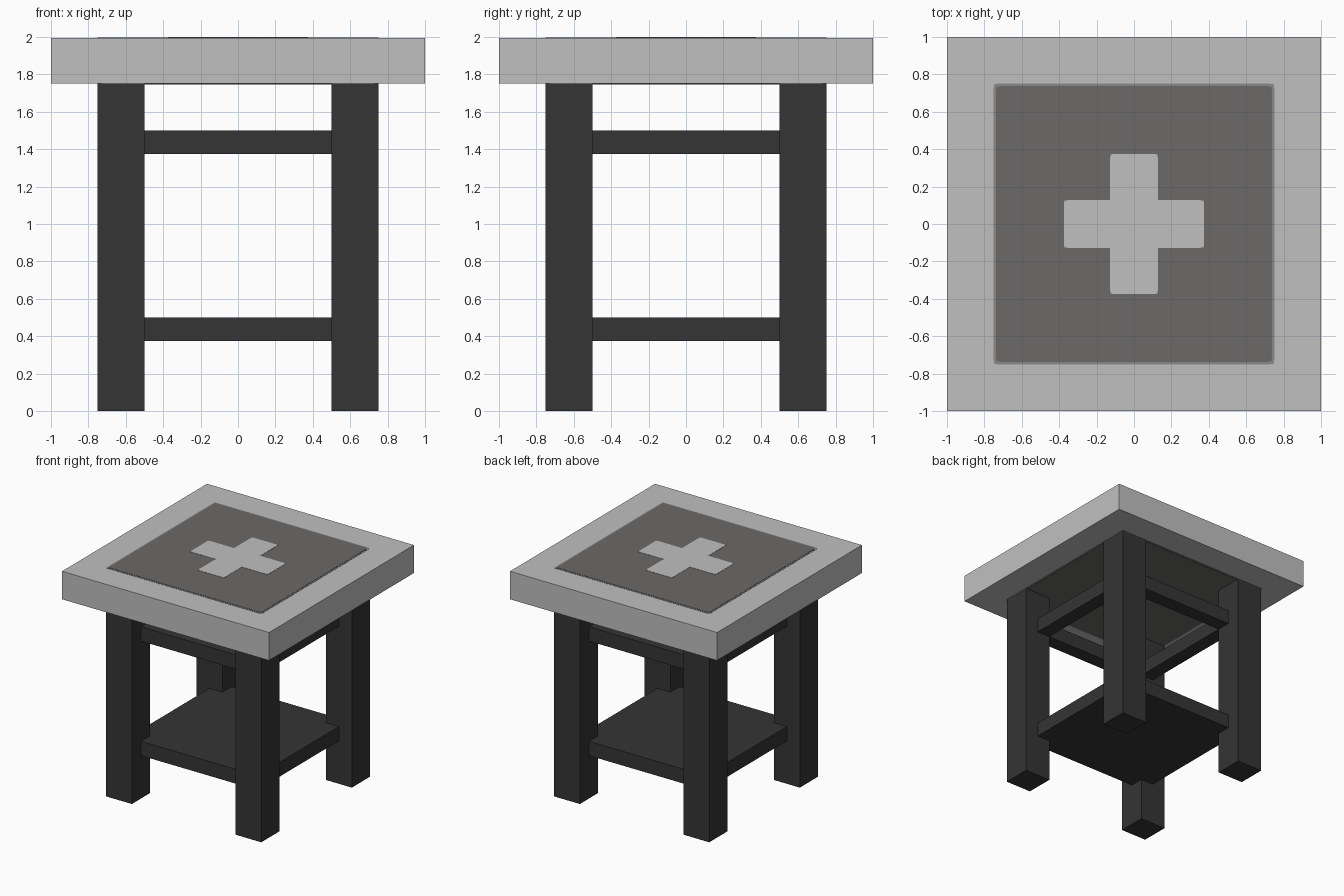
import bpy, bmesh
from mathutils import Vector

if "Cube" in bpy.data.objects:
    bpy.data.objects.remove(bpy.data.objects["Cube"])


def material(name, r, g, b):
    m = bpy.data.materials.new(name)
    m.diffuse_color = (r, g, b, 1)
    m.use_nodes = True
    m.node_tree.nodes["Principled BSDF"].inputs["Base Color"].default_value = m.diffuse_color
    return m


LIGHT = material("light grey", 0.53, 0.53, 0.53)
DARK = material("charcoal", 0.035, 0.035, 0.035)
PANEL = material("warm grey", 0.150, 0.143, 0.139)
BORDER = material("mid grey", 0.25, 0.25, 0.25)


def finish(name, bm, mat):
    bmesh.ops.recalc_face_normals(bm, faces=bm.faces[:])
    me = bpy.data.meshes.new(name)
    bm.to_mesh(me)
    bm.free()
    me.materials.append(mat)
    ob = bpy.data.objects.new(name, me)
    bpy.context.collection.objects.link(ob)
    return ob


def box(name, lo, hi, mat):
    lo, hi = Vector(lo), Vector(hi)
    bm = bmesh.new()
    bmesh.ops.create_cube(bm, size=1)
    for v in bm.verts:
        v.co = (lo + hi) / 2 + v.co * (hi - lo)
    return finish(name, bm, mat)


def rounded(points, r):
    """Round the outward corners of a counter-clockwise outline."""
    out = []
    for i, p in enumerate(points):
        p = Vector(p)
        a = (Vector(points[i - 1]) - p).normalized()
        b = (Vector(points[(i + 1) % len(points)]) - p).normalized()
        if b.cross(a) > 0:
            s, e = p + a * r, p + b * r
            out += [s, (s + e) * 0.15 + p * 0.7, e]
        else:
            out.append(p)
    return out


def plate(name, outline, z0, z1, mat):
    bm = bmesh.new()
    face = bm.faces.new([bm.verts.new((p.x, p.y, z0)) for p in outline])
    new = bmesh.ops.extrude_face_region(bm, geom=[face])["geom"]
    for v in new:
        if isinstance(v, bmesh.types.BMVert):
            v.co.z = z1
    return finish(name, bm, mat)


def square(h):
    return [(-h, -h), (h, -h), (h, h), (-h, h)]


# Tabletop slab
box("tabletop", (-1, -1, 1.75), (1, 1, 1.994), LIGHT)

# Bordered panel on the top and underside, with a cross on the top
edge, inner = rounded(square(0.75), 0.02), rounded(square(0.737), 0.02)
plate("top_border", edge, 1.992, 1.996, BORDER)
plate("top_panel", inner, 1.992, 1.998, PANEL)
plate("under_border", edge, 1.748, 1.752, BORDER)
plate("under_panel", inner, 1.746, 1.752, PANEL)
w, l = 0.127, 0.375
cross = [(w, -l), (w, -w), (l, -w), (l, w), (w, w), (w, l),
         (-w, l), (-w, w), (-l, w), (-l, -w), (-w, -w), (-w, -l)]
plate("top_cross", rounded(cross, 0.02), 1.992, 2.0, LIGHT)

# Four square legs
for sx in (-1, 1):
    for sy in (-1, 1):
        c = Vector((sx * 0.625, sy * 0.625, 0))
        box("leg", c - Vector((0.125, 0.125, 0)),
            c + Vector((0.125, 0.125, 1.75)), DARK)

# Lower shelf, its corners set into the legs
box("shelf", (-0.625, -0.625, 0.375), (0.625, 0.625, 0.5), DARK)

# Upper rails between the legs
for s in (-1, 1):
    a, b = sorted((s * 0.5, s * 0.625))
    box("rail_across", (-0.5, a, 1.375), (0.5, b, 1.5), DARK)
    box("rail_side", (a, -0.5, 1.375), (b, 0.5, 1.5), DARK)
